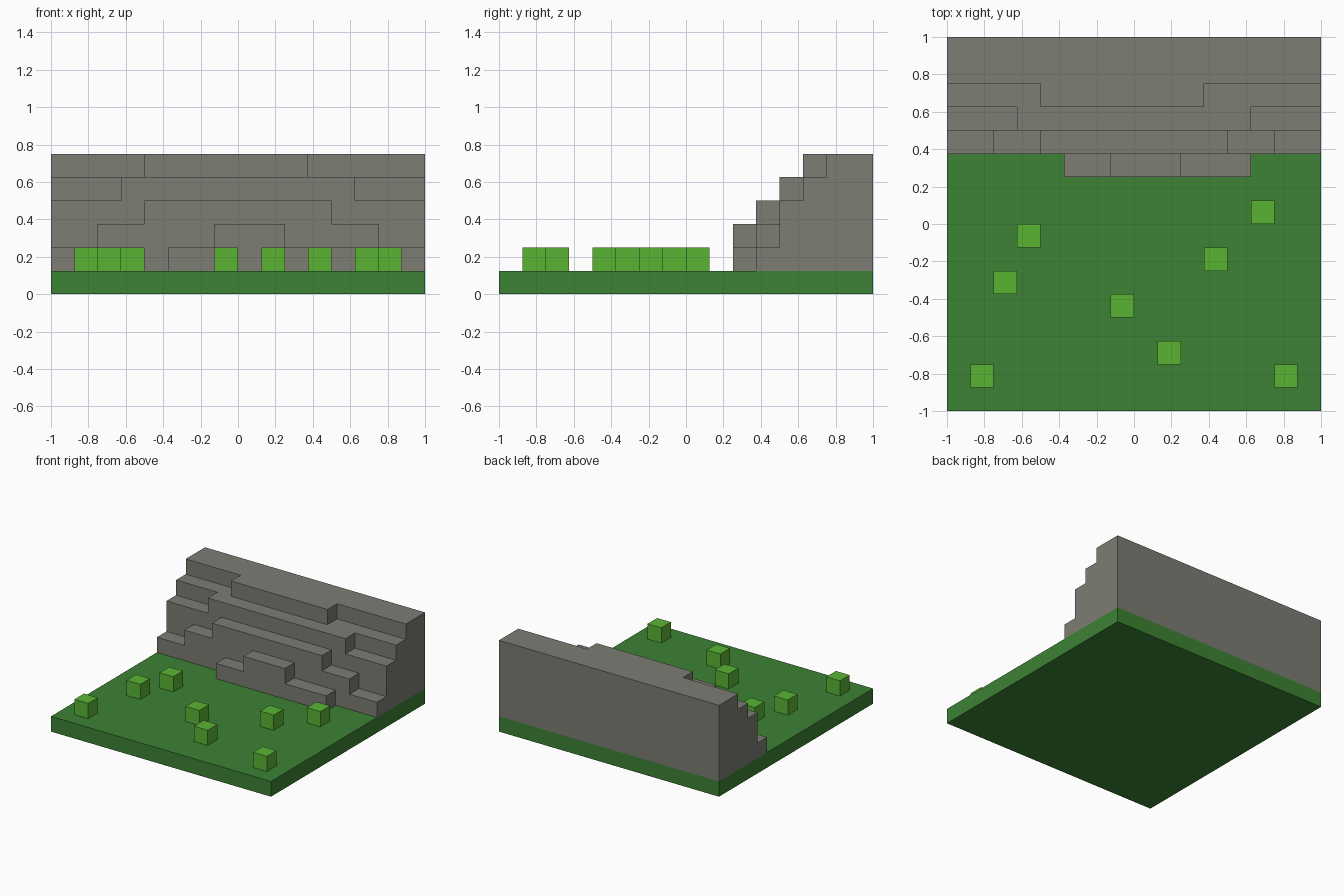
import bpy
import bmesh
from mathutils import Vector

if "Cube" in bpy.data.objects:
    bpy.data.objects.remove(bpy.data.objects["Cube"], do_unlink=True)

CELL = 0.125   # everything sits on a square grid of this size
N = 16         # cells along one side


def material(name, r, g, b):
    mat = bpy.data.materials.new(name)
    mat.use_nodes = True
    mat.diffuse_color = (r, g, b, 1)
    mat.node_tree.nodes["Principled BSDF"].inputs["Base Color"].default_value = (r, g, b, 1)
    return mat


def finish(name, bm, mat):
    mesh = bpy.data.meshes.new(name)
    bm.to_mesh(mesh)
    bm.free()
    mesh.materials.append(mat)
    obj = bpy.data.objects.new(name, mesh)
    bpy.context.collection.objects.link(obj)
    return obj


def box(name, low, high, mat):
    low, high = Vector(low), Vector(high)
    bm = bmesh.new()
    bmesh.ops.create_cube(bm, size=1)
    bmesh.ops.scale(bm, vec=high - low, verts=bm.verts)
    bmesh.ops.translate(bm, vec=(low + high) / 2, verts=bm.verts)
    return finish(name, bm, mat)


grass = material("grass green", 0.045, 0.223, 0.034)
leaf = material("leaf green", 0.102, 0.456, 0.034)
stone = material("stone grey", 0.205, 0.205, 0.178)

# Ground slab
box("ground", (-1, -1, 0), (1, 1, CELL), grass)

# Rock ledges, front row to back row: (number of cells, height in cells) from -x to +x
rows = [
    [(5, 0), (2, 1), (3, 2), (3, 1), (3, 0)],
    [(2, 1), (2, 2), (8, 3), (2, 2), (2, 1)],
    [(3, 3), (10, 4), (3, 3)],
    [(4, 4), (7, 5), (5, 4)],
    [(N, 5)],
    [(N, 5)],
]
heights = [[h for count, h in row for _ in range(count)] for row in rows]
first_row = N - len(rows)


def height(i, j):
    inside = 0 <= i < N and 0 <= j < len(rows)
    return heights[j][i] if inside else 0


def rock_cliff():
    bm = bmesh.new()

    def quad(*corners):
        bm.faces.new([bm.verts.new((x * CELL - 1, (y + first_row) * CELL - 1, (z + 1) * CELL))
                      for x, y, z in corners])

    for j in range(len(rows)):
        for i in range(N):
            top = height(i, j)
            if not top:
                continue
            a, b, c, d = (i, j), (i + 1, j), (i + 1, j + 1), (i, j + 1)
            quad(*[(*p, top) for p in (a, b, c, d)])
            quad(*[(*p, 0) for p in (d, c, b, a)])
            # Walls down to each lower neighbour
            for p, q, di, dj in ((a, b, 0, -1), (b, c, 1, 0), (c, d, 0, 1), (d, a, -1, 0)):
                for k in range(height(i + di, j + dj), top):
                    quad((*p, k), (*q, k), (*q, k + 1), (*p, k + 1))
    bmesh.ops.remove_doubles(bm, verts=bm.verts, dist=0.001)
    bmesh.ops.dissolve_limit(bm, angle_limit=0.01, verts=bm.verts, edges=bm.edges)
    return finish("rock_cliff", bm, stone)


rock_cliff()

# Grass tufts, one cell each, by grid column and row
tufts = [(1, 1), (2, 5), (3, 7), (7, 4), (9, 2), (11, 6), (13, 8), (14, 1)]
for n, (i, j) in enumerate(tufts, 1):
    x, y = i * CELL - 1, j * CELL - 1
    box(f"grass_tuft_{n}", (x, y, CELL), (x + CELL, y + CELL, 2 * CELL), leaf)
